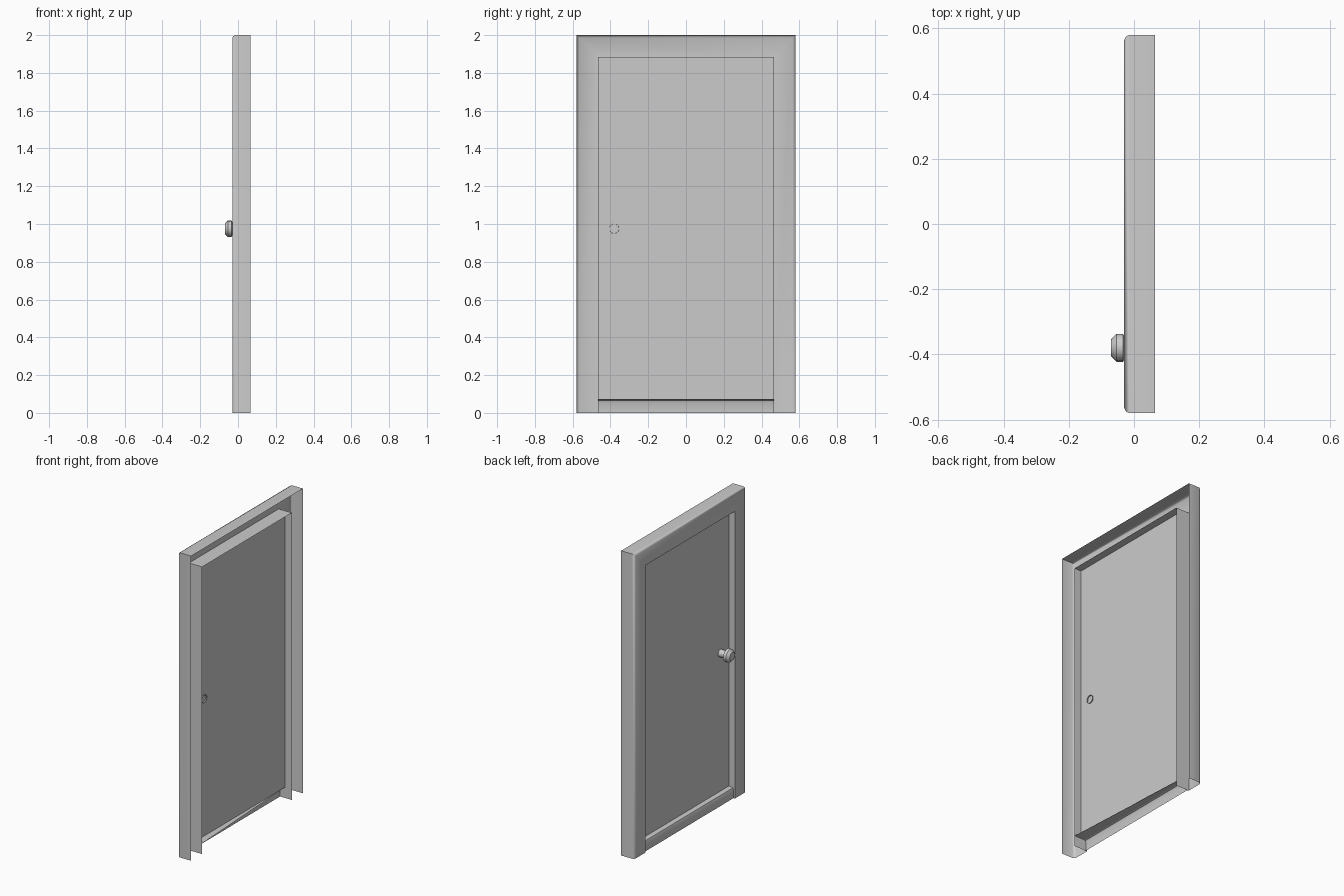
import bpy, math

if "Cube" in bpy.data.objects:
    bpy.data.objects.remove(bpy.data.objects["Cube"])

HALF_W, TOP = 0.58, 2.0
BACK, FRONT = 0.065, -0.03
JAMB = 0.115
IN_Y, IN_Z = HALF_W - JAMB, TOP - JAMB
DOOR_X, SILL_Z = 0.015, 0.07


def make(name, verts, faces, smooth=False):
    me = bpy.data.meshes.new(name)
    me.from_pydata(verts, [], faces)
    ob = bpy.data.objects.new(name, me)
    bpy.context.collection.objects.link(ob)
    if smooth:
        bpy.context.view_layer.objects.active = ob
        ob.select_set(True)
        bpy.ops.object.shade_smooth_by_angle(angle=math.radians(40))
        ob.select_set(False)
    return ob


# Frame: open-backed channel (inset, x) mitred around the two legs and the head
profile = [(0, BACK), (0, -0.015), (0.005, -0.025), (0.015, FRONT),
           (JAMB, FRONT), (JAMB, BACK)]
verts, faces = [], []
for d, x in profile:
    w, h = HALF_W - d, TOP - d
    verts += [(x, -w, 0), (x, -w, h), (x, w, h), (x, w, 0)]
for r in range(len(profile) - 1):
    for c in range(3):
        a = r * 4 + c
        faces.append((a, a + 1, a + 5, a + 4))
make("door_frame", verts, faces, True)

# Door panel, recessed between the jambs
make("door_panel", [(DOOR_X, -IN_Y, SILL_Z), (DOOR_X, IN_Y, SILL_Z),
                    (DOOR_X, IN_Y, IN_Z), (DOOR_X, -IN_Y, IN_Z)], [(0, 3, 2, 1)])

# Threshold: front lip, rounded shelf and a tapering ledge behind the door
sill = [(-0.02, 0), (-0.02, 0.055), (-0.015, 0.066), (-0.005, SILL_Z), (DOOR_X, SILL_Z)]
verts = [(x, y, z) for x, z in sill for y in (-IN_Y, IN_Y)]
faces = [(2 * i, 2 * i + 2, 2 * i + 3, 2 * i + 1) for i in range(len(sill) - 1)]
verts.append((BACK, -IN_Y, SILL_Z))
faces.append((8, 10, 9))
make("threshold", verts, faces, True)

# Knob: lathed neck and chamfered head, open at the back
lathe = [(0.022, 0.026), (-0.022, 0.022), (-0.034, 0.043), (-0.054, 0.043), (-0.07, 0.027)]
N = 16
verts, faces = [], []
for x, r in lathe:
    for i in range(N):
        t = 2 * math.pi * i / N
        verts.append((x, -0.38 + r * math.cos(t), 0.975 + r * math.sin(t)))
for k in range(len(lathe) - 1):
    for i in range(N):
        j = (i + 1) % N
        faces.append((k * N + i, k * N + N + i, k * N + N + j, k * N + j))
faces.append(tuple(reversed(range((len(lathe) - 1) * N, len(lathe) * N))))
make("door_knob", verts, faces, True)
